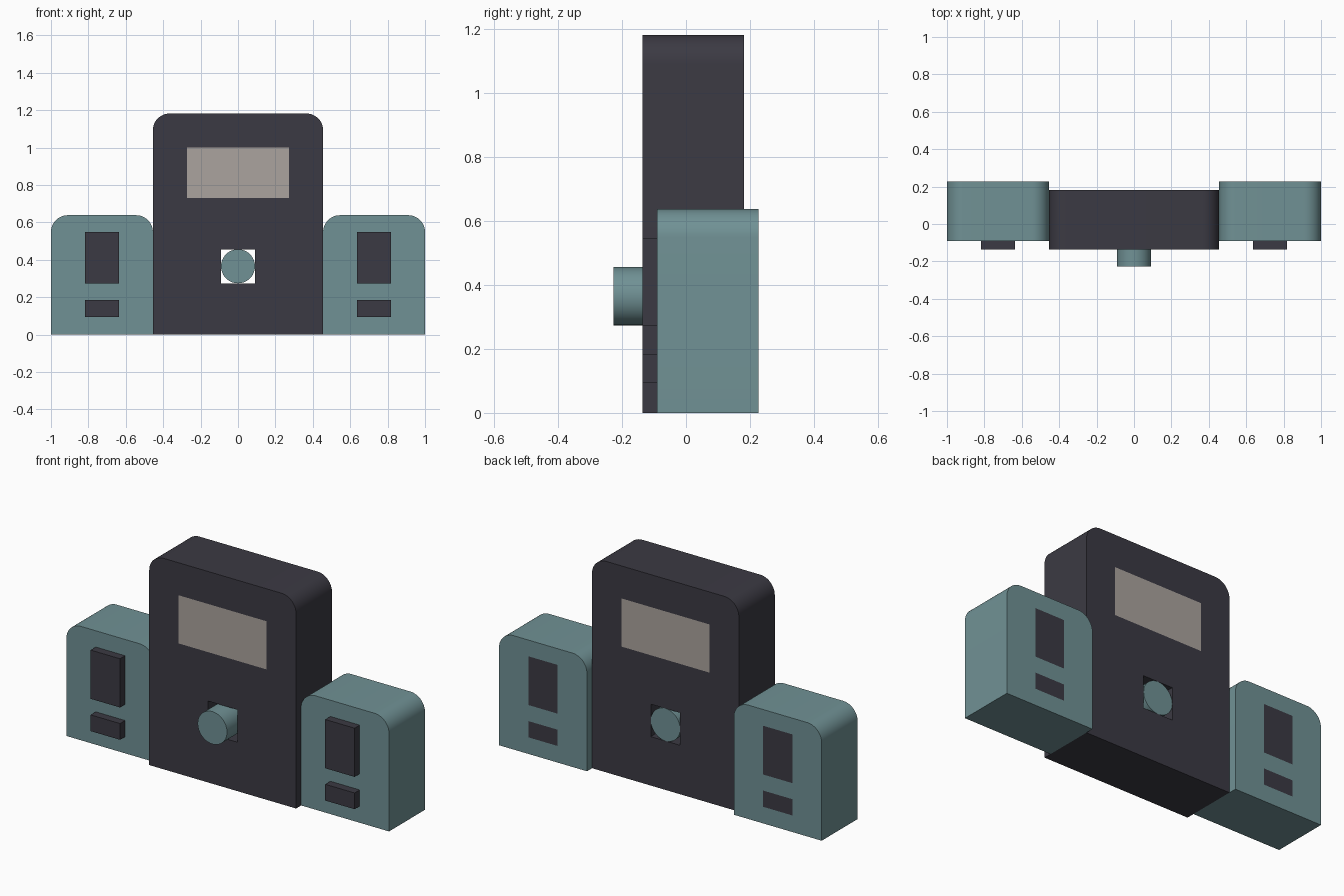
import bpy, bmesh
from math import sin, cos, pi, radians
from mathutils import Matrix

if "Cube" in bpy.data.objects:
    bpy.data.objects.remove(bpy.data.objects["Cube"])


def material(name, rgb):
    m = bpy.data.materials.new(name)
    m.use_nodes = True
    m.diffuse_color = (*rgb, 1)
    m.node_tree.nodes["Principled BSDF"].inputs["Base Color"].default_value = (*rgb, 1)
    return m


teal = material("muted teal", (0.163, 0.285, 0.30))
dark = material("charcoal", (0.044, 0.042, 0.056))
beige = material("warm grey", (0.407, 0.367, 0.342))


def rect(x0, x1, z0, z1):
    return [(x0, z0), (x1, z0), (x1, z1), (x0, z1)]


def arch(x0, x1, top, r=0.09, steps=12):
    """Outline standing on the ground with rounded upper corners."""
    pts = [(x0, 0), (x1, 0)]
    for cx, start in ((x1 - r, 0), (x0 + r, pi / 2)):
        for i in range(steps + 1):
            a = start + pi / 2 * i / steps
            pts.append((cx + r * cos(a), top - r + r * sin(a)))
    return pts


def circle(x, z, r, n=48):
    return [(x + r * cos(2 * pi * i / n), z + r * sin(2 * pi * i / n)) for i in range(n)]


def slab(name, outline, y0, y1, mat, holes=()):
    """Extrude an outline, with openings, from y0 to y1."""
    curve = bpy.data.curves.new(name, "CURVE")
    curve.dimensions = "2D"
    curve.fill_mode = "BOTH"
    curve.extrude = (y1 - y0) / 2
    for pts in (outline, *holes):
        s = curve.splines.new("POLY")
        s.points.add(len(pts) - 1)
        for p, (x, z) in zip(s.points, pts):
            p.co = (x, z, 0, 1)
        s.use_cyclic_u = True
    ob = bpy.data.objects.new(name, curve)
    bpy.context.collection.objects.link(ob)
    bpy.ops.object.select_all(action="DESELECT")
    ob.select_set(True)
    bpy.context.view_layer.objects.active = ob
    bpy.ops.object.convert(target="MESH")
    ob = bpy.context.object
    me = ob.data
    me.transform(Matrix.Translation((0, (y0 + y1) / 2, 0)) @ Matrix.Rotation(pi / 2, 4, "X"))
    bm = bmesh.new()
    bm.from_mesh(me)
    bmesh.ops.remove_doubles(bm, verts=bm.verts, dist=1e-5)
    bmesh.ops.recalc_face_normals(bm, faces=bm.faces)
    bm.to_mesh(me)
    bm.free()
    me.materials.clear()
    me.materials.append(mat)
    bpy.ops.object.shade_smooth_by_angle(angle=radians(30))
    ob.name = name
    return ob


# Central tower with screen and a round knob running through a square opening
screen = rect(-0.273, 0.273, 0.73, 1.0)
socket = rect(-0.091, 0.091, 0.274, 0.456)
slab("main_body", arch(-0.455, 0.455, 1.182), -0.136, 0.182, dark, (screen, socket))
slab("screen", screen, -0.136, 0.182, beige)
slab("round_knob", circle(0, 0.365, 0.091), -0.227, 0.182, teal)

# Side housings, each with two blocks passing through
for side, s in (("left", 1), ("right", -1)):
    def span(a, b):
        return sorted((s * a, s * b))
    tall = rect(*span(0.636, 0.818), 0.274, 0.547)
    low = rect(*span(0.636, 0.818), 0.093, 0.184)
    slab(side + "_housing", arch(*span(0.455, 1.0), 0.638), -0.091, 0.227, teal, (tall, low))
    slab(side + "_tall_block", tall, -0.136, 0.227, dark)
    slab(side + "_low_block", low, -0.136, 0.227, dark)
